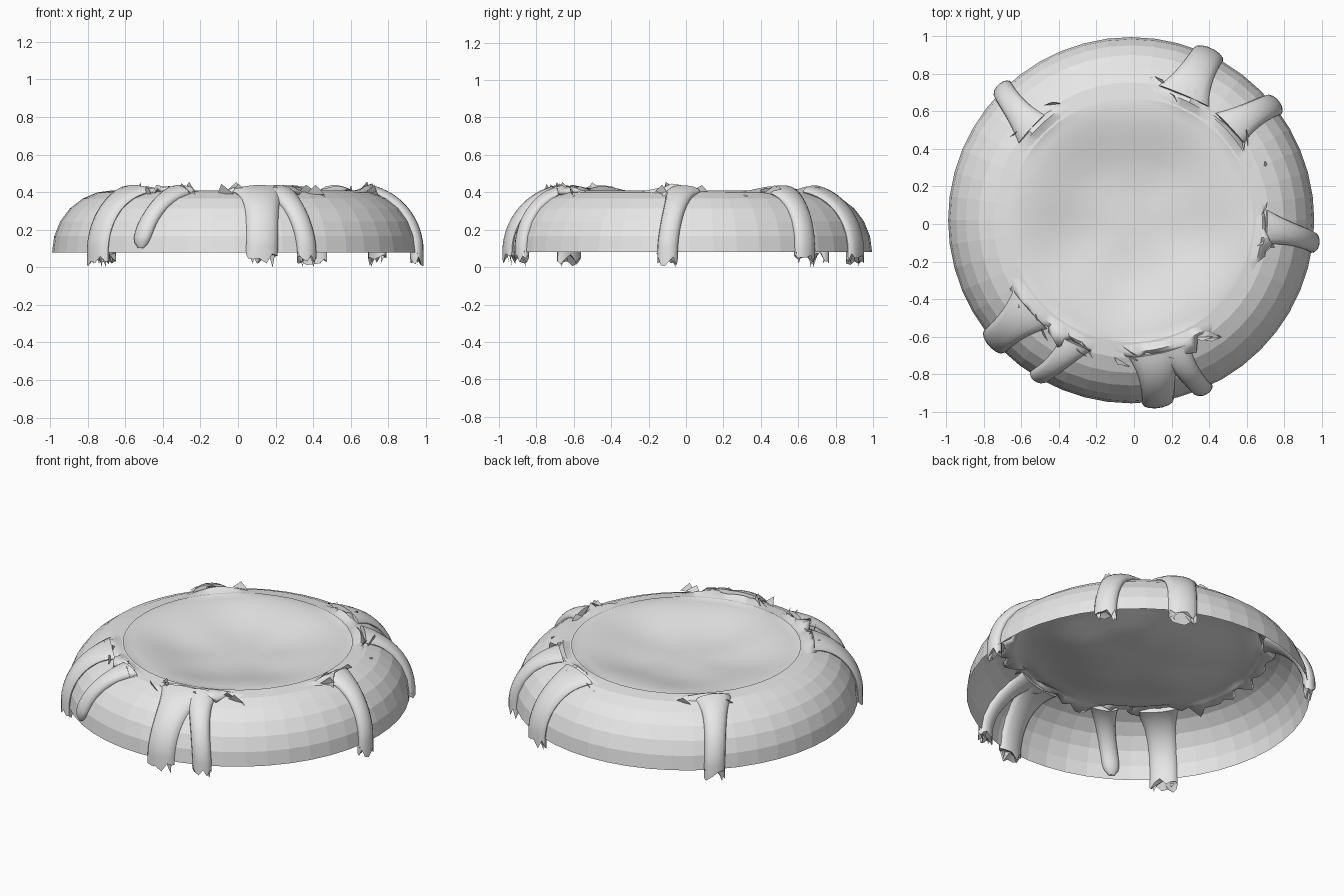
import bpy, bmesh, random
from math import sin, cos, pi, radians, exp
from mathutils import Vector

random.seed(4)
if "Cube" in bpy.data.objects:
    bpy.data.objects.remove(bpy.data.objects["Cube"])

CENTRE = Vector((-0.015, 0.02, 0))
HOLE, BASE, WIDE, TALL = 0.65, 0.08, 0.325, 0.33
SEGMENTS = 48

grey = bpy.data.materials.new("light grey")
grey.use_nodes = True
grey.diffuse_color = (0.8, 0.8, 0.8, 1)
grey.node_tree.nodes["Principled BSDF"].inputs["Base Color"].default_value = (0.8, 0.8, 0.8, 1)


def finish(bm, name, smooth):
    bmesh.ops.recalc_face_normals(bm, faces=bm.faces)
    mesh = bpy.data.meshes.new(name)
    bm.to_mesh(mesh)
    bm.free()
    mesh.materials.append(grey)
    obj = bpy.data.objects.new(name, mesh)
    bpy.context.collection.objects.link(obj)
    if smooth:
        bpy.ops.object.select_all(action="DESELECT")
        obj.select_set(True)
        bpy.context.view_layer.objects.active = obj
        bpy.ops.object.shade_smooth_by_angle(angle=radians(50))
    return obj


def polar(r, a, z):
    return CENTRE + Vector((r * cos(a), r * sin(a), z))


def bridge(bm, rings, closed=True):
    for lower, upper in zip(rings, rings[1:]):
        n = len(lower)
        for i in range(n):
            j = (i + 1) % n
            bm.faces.new((lower[i], lower[j], upper[j], upper[i]))


def dome_height(r):
    u = min(1, max(0, (r - HOLE) / WIDE))
    return BASE + TALL * (1 - u * u) ** 0.5


# Faceted rounded shell, open above and below
bm = bmesh.new()
rings = []
for k in range(7):
    t = k * pi / 12
    rings.append([bm.verts.new(polar(HOLE + WIDE * cos(t), 2 * pi * i / SEGMENTS,
                                     BASE + TALL * sin(t))) for i in range(SEGMENTS)])
bridge(bm, rings)
finish(bm, "shell", False)

# Drips: angle, half width, lowest height, sideways lean at the top, rounded end
DRIPS = [(-81.6, .085, .045, 2, False), (-67, .055, .04, -5, False),
         (-121, .052, .10, 7, True), (-138.5, .08, .04, 0, False),
         (134.5, .06, .05, 3, False), (65, .085, .045, 2, False),
         (39, .065, .04, 4, False), (-7, .055, .035, 4, False)]


def crust(a):
    """Strength of the raised crust at an angle, highest around the drips."""
    best = 0
    for d in DRIPS:
        gap = (a - radians(d[0]) + pi) % (2 * pi) - pi
        best = max(best, exp(-(gap / radians(13)) ** 2))
    return best


# Filling: dished sheet with a ragged edge over and under the shell
bm = bmesh.new()
N = 96
rings = []
edge = [random.uniform(.71, .79) for i in range(N)]
lift = [random.uniform(-.025, .045) for i in range(N)]
for k, r in enumerate((.12, .25, .36, .46, .54, .60, .65, .70, 0)):
    ring = []
    for i in range(N):
        a = 2 * pi * i / N
        c = crust(a)
        if k == 8:
            z = dome_height(edge[i]) + c * lift[i] - (1 - c) * .022 + random.uniform(-.01, .012)
            ring.append(bm.verts.new(polar(edge[i], a, z)))
        elif k == 7:
            ring.append(bm.verts.new(polar(r, a, dome_height(r) + c * .026 - (1 - c) * .012)))
        else:
            s = min(1, max(0, (r - .2) / .43))
            dip = .075 * (1 - s * s * (3 - 2 * s))
            wave = .006 * sin(5 * a) * s * (1 - s) * 4
            ring.append(bm.verts.new(polar(r, a, .404 - dip + wave)))
    rings.append(ring)
bridge(bm, rings)
bm.faces.new(rings[0])
filling = finish(bm, "filling", True)
solid = filling.modifiers.new("thickness", "SOLIDIFY")
solid.thickness = 0.025
solid.offset = -1


# Drips running down the shell, half sunk into its wall
def drip(index, angle, half, low, lean, rounded):
    bm = bmesh.new()
    rings = []
    steps, sides = 16, 14
    top = 78
    for k in range(steps + 1):
        f = k / steps
        t = radians(top * (1 - f))
        if rounded:
            t = max(t, radians(4) + radians(top - 4) * (1 - f))
        normal_r, normal_z = cos(t), sin(t)
        r, z = HOLE + WIDE * cos(t), BASE + TALL * sin(t)
        if k == steps and not rounded:
            z = low
        a = radians(angle + lean * (1 - f) ** 1.5)
        w = half * (1 + .7 * (1 - f) ** 4)
        thick = .036
        if rounded and k > steps - 3:
            cap = (1 - ((k - steps + 3) / 3.2) ** 2) ** .5
            w, thick = w * cap, thick * cap
        ring = []
        for s in range(sides):
            p = 2 * pi * s / sides
            off = thick * sin(p)
            spot = polar(r + off * normal_r, a, z + off * normal_z)
            spot += Vector((-sin(a), cos(a), 0)) * w * cos(p)
            if k == steps and not rounded:
                spot.z = max(0, spot.z + random.uniform(-.035, .03))
            ring.append(bm.verts.new(spot))
        rings.append(ring)
    bridge(bm, rings)
    bm.faces.new(rings[0])
    if rounded:
        bm.faces.new(rings[-1])
    else:
        # ragged end folded up into the drip
        a = radians(angle)
        tip = bm.verts.new(polar(HOLE + WIDE, a, low + .03))
        for s in range(sides):
            bm.faces.new((rings[-1][s], rings[-1][(s + 1) % sides], tip))
    finish(bm, "drip_%d" % index, True)

    # thin pointed shards hanging from the tip
    if not rounded:
        bm = bmesh.new()
        for side in (-.7, .6):
            a = radians(angle) + side * half
            depth = 0 if side > 0 else .02
            pts = [polar(.985, a - .022, low + .04), polar(.985, a + .022, low + .045),
                   polar(.97, a + .01, depth)]
            bm.faces.new([bm.verts.new(p) for p in pts])
        finish(bm, "drip_shards_%d" % index, False)


for n, spec in enumerate(DRIPS):
    drip(n + 1, *spec)

# Pointed flakes standing along the crust
bm = bmesh.new()
for d in DRIPS:
    for k in range(3):
        a = radians(d[0] + random.uniform(-13, 13))
        r = random.uniform(.69, .77)
        z = dome_height(r)
        pts = [polar(r - .03, a - .06, z), polar(r + .02, a + .06, z),
               polar(r + .01, a + random.uniform(-.03, .03), z + random.uniform(.02, .055))]
        bm.faces.new([bm.verts.new(p) for p in pts])
finish(bm, "crust_flakes", False)
